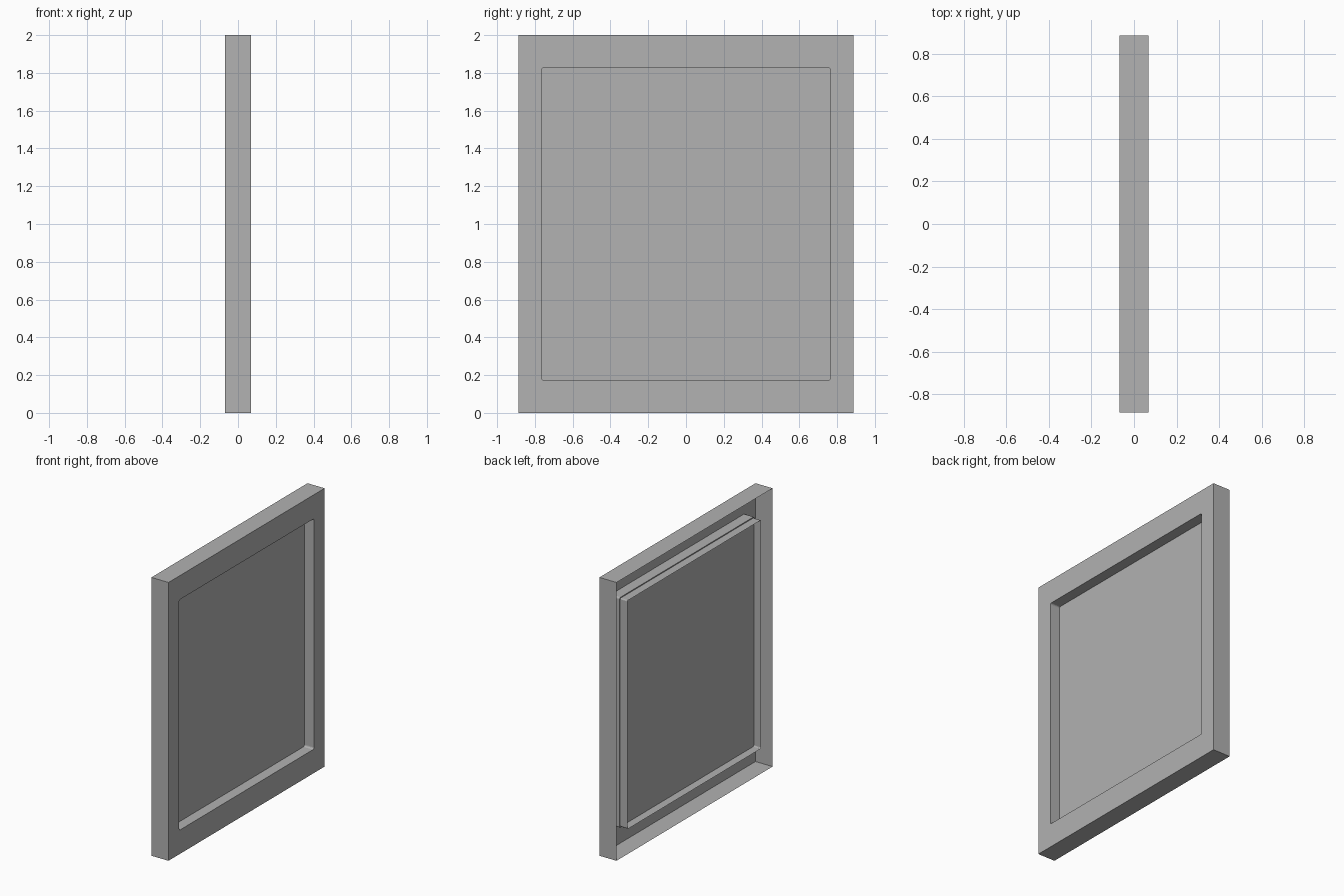
import bpy, bmesh
from math import cos, sin, pi

cube = bpy.data.objects.get("Cube")
if cube:
    bpy.data.objects.remove(cube)

HALF_DEPTH = 0.068
FLOOR_X = -0.008
CORNER_STEPS = 4

grey = bpy.data.materials.new("plain grey")
grey.use_nodes = True
grey.diffuse_color = (0.445, 0.445, 0.445, 1)
grey.node_tree.nodes["Principled BSDF"].inputs["Base Color"].default_value = grey.diffuse_color


def ring(bm, x, half_y, half_z, radius=0.0):
    """Rectangle loop facing +x; square corners reuse one vertex."""
    verts = []
    for k, (sy, sz) in enumerate([(-1, -1), (1, -1), (1, 1), (-1, 1)]):
        cy, cz = sy * (half_y - radius), 1 + sz * (half_z - radius)
        if radius == 0:
            verts += [bm.verts.new((x, cy, cz))] * CORNER_STEPS
            continue
        for s in range(CORNER_STEPS):
            a = pi + (k + s / (CORNER_STEPS - 1)) * pi / 2
            verts.append(bm.verts.new((x, cy + radius * cos(a), cz + radius * sin(a))))
    return verts


def sheet(name, sections, capped=False):
    """Skin a chain of loops, optionally closing the last one."""
    bm = bmesh.new()
    rings = [ring(bm, *s) for s in sections]
    for a, b in zip(rings, rings[1:]):
        for i in range(len(a)):
            j = (i + 1) % len(a)
            corners = list(dict.fromkeys((a[i], a[j], b[j], b[i])))
            if len(corners) > 2:
                bm.faces.new(corners)
    if capped:
        bm.faces.new(rings[-1])
    mesh = bpy.data.meshes.new(name)
    bm.to_mesh(mesh)
    bm.free()
    mesh.materials.append(grey)
    obj = bpy.data.objects.new(name, mesh)
    bpy.context.collection.objects.link(obj)
    return obj


# Open-backed surround: outer walls, front border, recess walls and inner lip
sheet("frame", [
    (-HALF_DEPTH, 0.886, 1.0),
    (HALF_DEPTH, 0.886, 1.0),
    (HALF_DEPTH, 0.765, 0.828, 0.012),
    (FLOOR_X, 0.765, 0.828, 0.012),
    (FLOOR_X, 0.758, 0.821, 0.008),
])

# Shallow tray that fills the recess and opens to the back
sheet("inset_panel", [
    (-HALF_DEPTH + 0.001, 0.758, 0.821, 0.008),
    (FLOOR_X, 0.758, 0.821, 0.008),
], capped=True)
